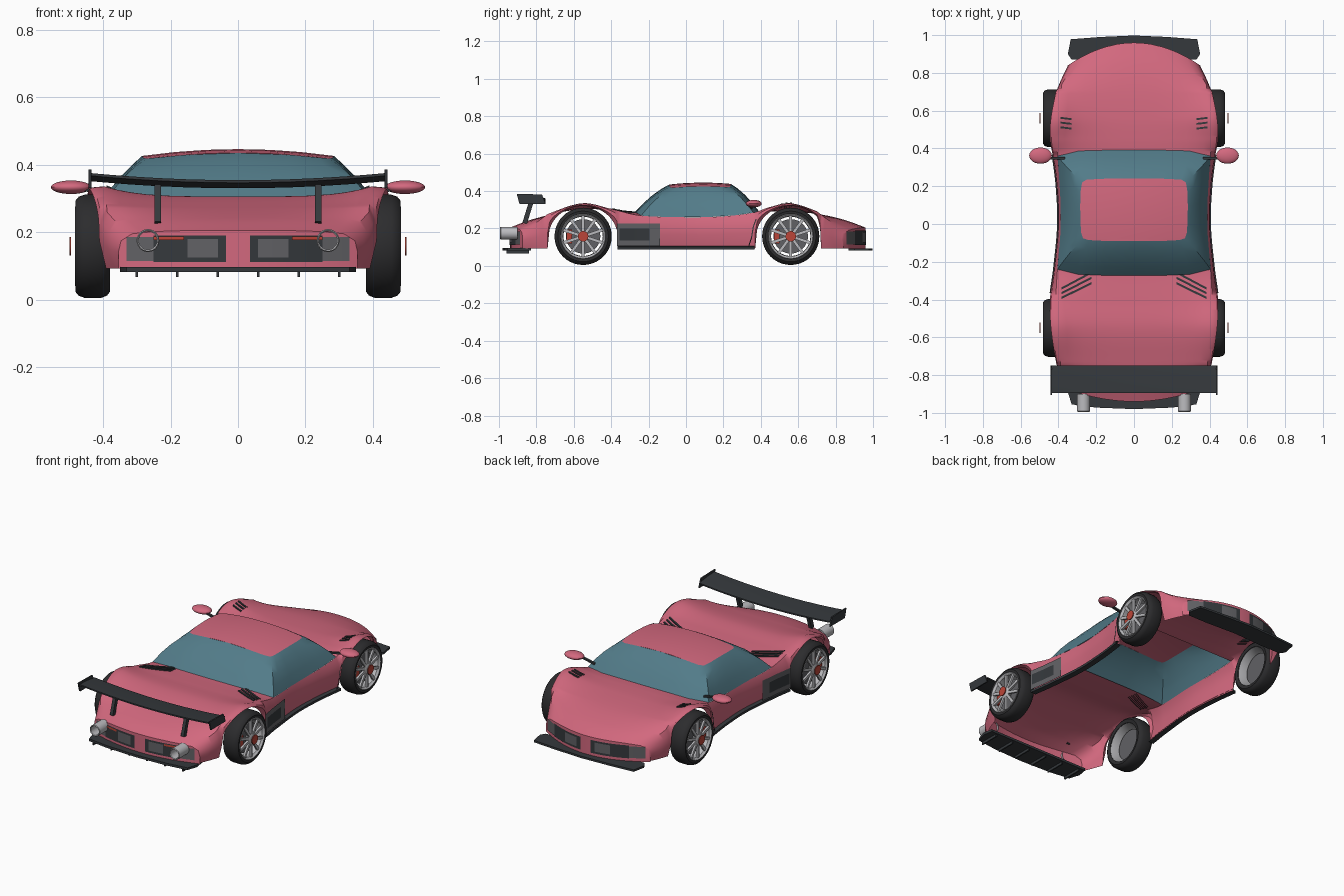
import bpy, bmesh
from math import sin, cos, pi, sqrt
from mathutils import Matrix, Vector, Euler

if "Cube" in bpy.data.objects:
    bpy.data.objects.remove(bpy.data.objects["Cube"])

def material(name, c):
    m = bpy.data.materials.new(name)
    m.diffuse_color = (*c, 1)
    m.use_nodes = True
    m.node_tree.nodes["Principled BSDF"].inputs["Base Color"].default_value = m.diffuse_color
    return m

PINK = material("paint", (.65, .14, .21))
GLASS = material("glass", (.085, .2, .25))
BLACK = material("black_trim", (.035, .04, .045))
TYRE = material("rubber", (.025, .025, .027))
GREY = material("alloy", (.5, .5, .52))
DARK = material("dark_metal", (.12, .12, .13))
RED = material("red", (.5, .06, .04))

def finish(name, bm, mat, angle=35):
    # all parts are built on the +x half and mirrored
    bmesh.ops.remove_doubles(bm, verts=bm.verts, dist=1e-5)
    bmesh.ops.recalc_face_normals(bm, faces=bm.faces)
    me = bpy.data.meshes.new(name)
    bm.to_mesh(me)
    bm.free()
    ob = bpy.data.objects.new(name, me)
    bpy.context.collection.objects.link(ob)
    me.materials.append(mat)
    mod = ob.modifiers.new("mirror", 'MIRROR')
    mod.merge_threshold = .0005
    bpy.ops.object.select_all(action='DESELECT')
    ob.select_set(True)
    bpy.context.view_layer.objects.active = ob
    bpy.ops.object.shade_smooth_by_angle(angle=angle * pi / 180)
    return ob

def grid(bm, rows, keep=lambda i, j: True):
    vs = [[bm.verts.new(p) for p in r] for r in rows]
    for i in range(len(rows) - 1):
        for j in range(len(rows[0]) - 1):
            if keep(i, j):
                bm.faces.new((vs[i][j], vs[i + 1][j], vs[i + 1][j + 1], vs[i][j + 1]))

def box(bm, c, s, rot=(0, 0, 0)):
    bmesh.ops.create_cube(bm, size=1, matrix=Matrix.LocRotScale(Vector(c), Euler(rot), Vector(s)))

def lathe(bm, profile, y, z, n=40):
    grid(bm, [[(x, y + r * sin(2 * pi * k / n), z + r * cos(2 * pi * k / n)) for x, r in profile]
              for k in range(n + 1)])

def slab(bm, outline, z0, z1):
    f = bm.faces.new([bm.verts.new((x, y, z0)) for x, y in outline])
    r = bmesh.ops.extrude_face_region(bm, geom=[f], use_keep_orig=True)
    bmesh.ops.translate(bm, vec=(0, 0, z1 - z0), verts=[g for g in r["geom"] if isinstance(g, bmesh.types.BMVert)])

# body stations: y, half width, shoulder height, centre height
KEYS = [(-.94, .355, .195, .205), (-.85, .385, .225, .24), (-.72, .415, .285, .275), (-.55, .44, .335, .305),
        (-.40, .445, .305, .295), (-.25, .425, .27, .285), (0, .402, .26, .28), (.2, .41, .265, .285),
        (.36, .43, .285, .285), (.45, .445, .315, .29), (.56, .44, .335, .29), (.72, .41, .285, .275),
        (.85, .385, .235, .245), (.96, .35, .19, .205)]
WHEELS = (-.55, .56)

def station(y):
    n = len(KEYS)
    i = max([k for k in range(n - 1) if KEYS[k][0] <= y + 1e-6] or [0])
    a, b = KEYS[i], KEYS[i + 1]
    p, q = KEYS[max(i - 1, 0)], KEYS[min(i + 2, n - 1)]
    h = b[0] - a[0]
    t = (y - a[0]) / h
    out = []
    for k in (1, 2, 3):
        ma, mb = (b[k] - p[k]) / (b[0] - p[0]) * h, (q[k] - a[k]) / (q[0] - a[0]) * h
        out.append((2*t**3 - 3*t*t + 1) * a[k] + (t**3 - 2*t*t + t) * ma + (3*t*t - 2*t**3) * b[k] + (t**3 - t*t) * mb)
    w, zs, zc = out
    return w, zs, zc, .015 + abs(zs - .26) * .4

def bow(y, x):
    r, f = max(0, (-y - .74) / .2), max(0, (y - .7) / .26)
    return y + (.065 * r - .12 * f) * (x / .35) ** 2

def top_z(x, y):
    w, zs, zc, ins = station(y)
    return zc + (zs - zc) * min(1, x / (w - ins)) ** 4

def sill_z(y):
    for c in WHEELS:
        d = abs(y - c) / .185
        if d < 1:
            return .155 + .165 * sqrt(1 - d * d)
    return .092

# body shell with wheel arches and cabin opening
rows = []
for k in range(191):
    y = -.94 + .01 * k
    w, zs, zc, ins = station(y)
    zb = sill_z(y)
    pts = [(w - .02, zb), (w, zb + (zs - zb) * .45), (w - ins * .2, zb + (zs - zb) * .8), (w - ins, zs)]
    pts += [(t * (w - ins), zc + (zs - zc) * t ** 4) for t in (.9, .8, .68, .5, .3, .15, 0)]
    rows.append([(x, bow(y, x), z) for x, z in pts])
drop = lambda row: [(x, y, .092) for x, y, z in row]
bm = bmesh.new()
grid(bm, [drop(rows[0])] + rows + [drop(rows[-1])], lambda i, j: not (71 <= i < 131 and j >= 3))
bmesh.ops.dissolve_degenerate(bm, edges=bm.edges, dist=1e-5)
finish("body_shell", bm, PINK)

# cabin glass and roof
side = [(station(y)[0] - station(y)[3], y, station(y)[1]) for y in (.36, .27, .12, -.04, -.17, -.24)]
base = [(0, .392, .29), (.15, .391, .29), (.29, .387, .288)] + side + [(.29, -.268, .287), (.15, -.272, .288), (0, -.273, .288)]
plan = [(0, .24), (.15, .24), (.25, .235), (.275, .22), (.283, .17), (.285, .09), (.283, 0), (.279, -.05),
        (.27, -.075), (.24, -.085), (.15, -.09), (0, -.09)]
crown = lambda x, y: .446 - .25 * x * x - .35 * (y - .09) ** 2
roof = [(x, y, crown(x, y)) for x, y in plan]
def between(t):
    out = []
    for a, b in zip(base, roof):
        v = Vector(a).lerp(Vector(b), t)
        v.z += .06 * t * (1 - t)
        v.x *= 1 + .06 * t * (1 - t)
        out.append(v)
    return out
bm = bmesh.new()
grid(bm, [between(t) for t in (0, .25, .5, .75, .92, 1)])
finish("cabin_glass", bm, GLASS)
bm = bmesh.new()
grid(bm, [[(x * t, y, crown(x * t, y)) for t in (1, .66, .33, 0)] for x, y in plan])
bmesh.ops.dissolve_degenerate(bm, edges=bm.edges, dist=1e-5)
finish("roof_panel", bm, PINK)

# wheels: tyre, rim, spokes, brake disc, caliper, cap
for tag, c in zip(("rear", "front"), WHEELS):
    z = .158
    bm = bmesh.new()
    lathe(bm, [(.385, .115), (.38, .135), (.388, .146), (.405, .153), (.455, .153), (.472, .147), (.482, .135), (.48, .119)], c, z)
    finish(tag + "_tyre", bm, TYRE)
    bm = bmesh.new()
    lathe(bm, [(.478, .122), (.483, .118), (.472, .107), (.43, .105), (.388, .116)], c, z)
    lathe(bm, [(.455, .03), (.476, .03), (.48, .024), (.48, 0)], c, z, 24)
    for k in range(10):
        a = 2 * pi * k / 10
        box(bm, (.472, c + .068 * sin(a), z + .068 * cos(a)), (.012, .016, .085), (-a, 0, 0))
    finish(tag + "_rim", bm, GREY)
    bm = bmesh.new()
    lathe(bm, [(.43, 0), (.43, .092), (.442, .092), (.442, 0)], c, z)
    finish(tag + "_brake_disc", bm, DARK)
    bm = bmesh.new()
    box(bm, (.45, c - .075, z), (.028, .03, .075))
    finish(tag + "_caliper", bm, RED)
    bm = bmesh.new()
    lathe(bm, [(.495, 0), (.495, .028), (.5, .028), (.5, 0)], c, z, 24)
    finish(tag + "_wheel_cap", bm, RED)

# rear wing: curved blade, end plates, struts
bm = bmesh.new()
prof = [(-.895, .012), (-.82, .008), (-.75, -.002), (-.75, -.01), (-.82, -.012), (-.895, .004), (-.895, .012)]
grid(bm, [[(x, y, .342 + .11 * x * x + dz) for y, dz in prof] for x in (0, .08, .16, .24, .32, .38, .437)])
vs = [bm.verts.new((x, y, z)) for x in (.435, .443) for y, z in ((-.905, .385), (-.77, .382), (-.75, .33), (-.89, .33))]
for f in ((0, 1, 2, 3), (4, 5, 6, 7), (0, 1, 5, 4), (1, 2, 6, 5), (2, 3, 7, 6), (3, 0, 4, 7)):
    bm.faces.new([vs[i] for i in f])
box(bm, (.238, -.845, .285), (.02, .025, .12), (-.3, 0, 0))
finish("rear_wing", bm, BLACK)

# front splitter, rear diffuser with fins
bm = bmesh.new()
slab(bm, [(0, .998), (.18, .99), (.335, .978), (.35, .9), (.33, .87), (.2, .87), (0, .88)], .082, .094)
finish("front_splitter", bm, BLACK)
bm = bmesh.new()
slab(bm, [(0, -.98), (.2, -.972), (.33, -.955), (.35, -.89), (.34, -.83), (0, -.83)], .082, .096)
for x in (.06, .18, .3):
    box(bm, (x, -.9, .077), (.008, .12, .02))
finish("rear_diffuser", bm, BLACK)

# grilles and lamps following the curved ends
def panel(bm, y, x0, x1, z0, z1, off):
    xs = [x0 + (x1 - x0) * k / 6 for k in range(7)]
    s = 1 if y > 0 else -1
    grid(bm, [[(x, bow(y, x) + s * off, z) for z in (z0, z1)] for x in xs])
for tag, y in (("rear", -.94), ("front", .96)):
    bm = bmesh.new()
    panel(bm, y, .035, .25, .112, .19, .004)
    finish(tag + "_grille", bm, BLACK)
    bm = bmesh.new()
    panel(bm, y, .25, .33, .115, .185, .004)
    panel(bm, y, .06, .15, .125, .18, .006)
    finish(tag + "_lamp_housing", bm, DARK)
bm = bmesh.new()
panel(bm, -.94, .16, .25, .176, .187, .009)
finish("tail_light", bm, RED)
bm = bmesh.new()
n = 24
grid(bm, [[(.267 + r * cos(2 * pi * k / n), y, .175 + r * sin(2 * pi * k / n))
           for r, y in ((.034, -.9), (.034, -.99), (.031, -.994), (.027, -.99), (.027, -.92))] for k in range(n + 1)])
finish("exhaust_pipe", bm, GREY)

# side intake, sill and door seam
def flank(bm, ys, z0, z1, off):
    grid(bm, [[(station(y)[0] + off, y, z) for z in (z0, z1)] for y in ys])
bm = bmesh.new()
flank(bm, [-.37 + .023 * k for k in range(11)], .107, .228, .002)
finish("side_intake", bm, DARK)
bm = bmesh.new()
flank(bm, [-.355 + .02 * k for k in range(9)], .135, .2, .005)
finish("side_intake_core", bm, BLACK)
bm = bmesh.new()
ys = [-.365 + .0365 * k for k in range(21)]
grid(bm, [[(station(y)[0] + dx, y, z) for dx, z in ((-.03, .088), (.005, .088), (.005, .102), (-.018, .106))] for y in ys])
finish("side_sill", bm, BLACK)
bm = bmesh.new()
grid(bm, [[(station(y)[0] + .002, y + d, z) for d in (-.003, .003)] for y, z in ((.335, .105), (.35, .15), (.36, .21), (.375, .25))])
finish("door_seam", bm, BLACK)

# louvres on fenders and rear deck
def slit(bm, a, b, w):
    rows = []
    for k in range(6):
        x, y = a[0] + (b[0] - a[0]) * k / 5, a[1] + (b[1] - a[1]) * k / 5
        rows.append([(x, y + d, top_z(x, y) + h) for d, h in ((-w, -.004), (-w, .006), (w, .006), (w, -.004))])
    grid(bm, rows)
bm = bmesh.new()
for k in range(3):
    slit(bm, (.33, .505 + .025 * k), (.39, .512 + .025 * k), .005)
finish("front_louvres", bm, BLACK)
bm = bmesh.new()
for k in range(3):
    slit(bm, (.225, -.257 - .028 * k), (.385, -.342 - .025 * k), .006)
finish("rear_louvres", bm, BLACK)

# door mirrors
bm = bmesh.new()
bmesh.ops.create_uvsphere(bm, u_segments=24, v_segments=12, radius=1,
                          matrix=Matrix.LocRotScale(Vector((.495, .362, .333)), None, Vector((.06, .043, .02))))
finish("door_mirror", bm, PINK)
bm = bmesh.new()
box(bm, (.415, .348, .318), (.1, .014, .01), (0, -.2, 0))
finish("mirror_stalk", bm, BLACK)
